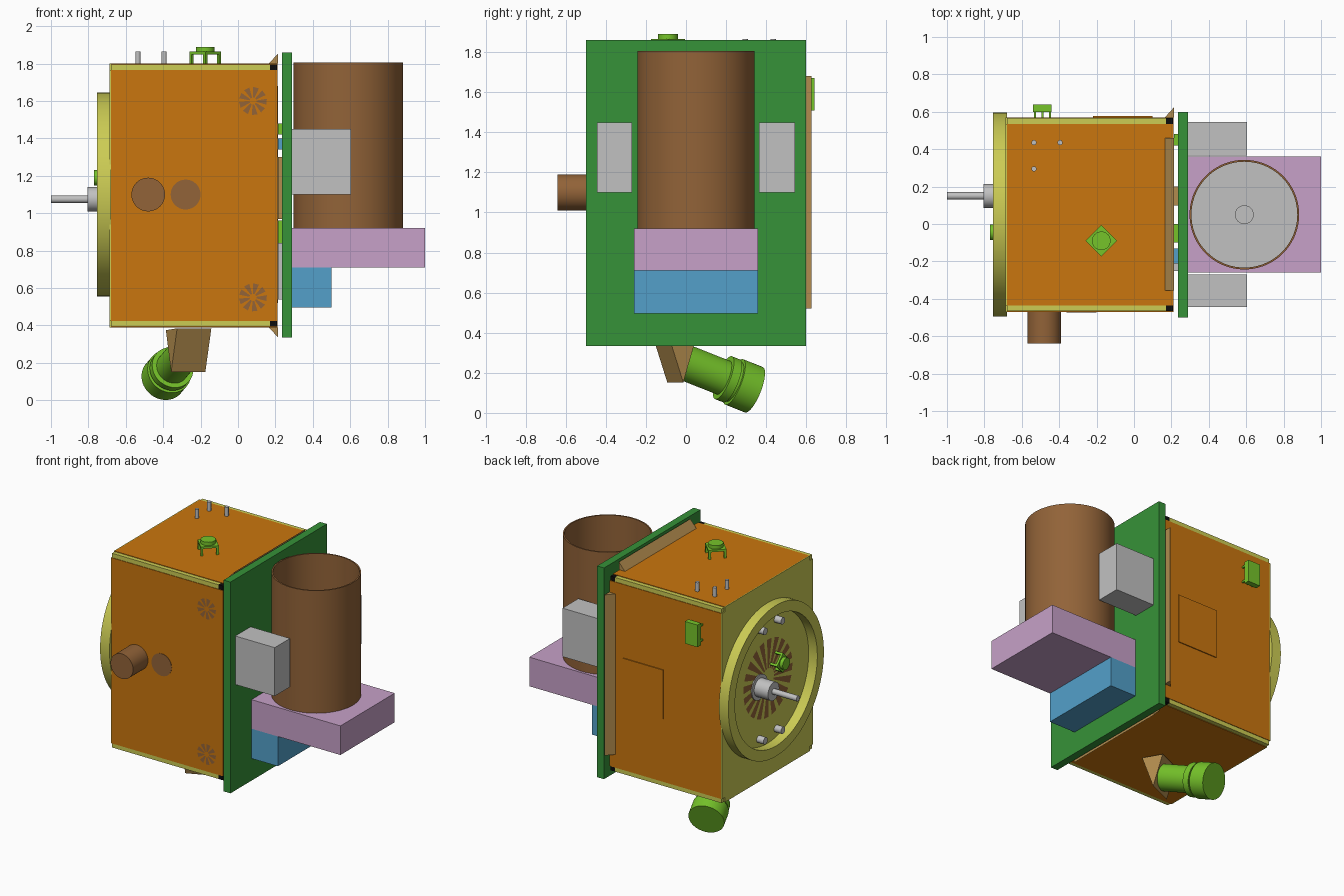
import bpy, bmesh, math
from mathutils import Vector

if "Cube" in bpy.data.objects:
    bpy.data.objects.remove(bpy.data.objects["Cube"], do_unlink=True)


def material(name, *rgb):
    lin = [(c / 255 / 12.92) if c < 11 else ((c / 255 + 0.055) / 1.055) ** 2.4 for c in rgb]
    m = bpy.data.materials.new(name)
    m.use_nodes = True
    m.diffuse_color = (*lin, 1)
    m.node_tree.nodes["Principled BSDF"].inputs["Base Color"].default_value = (*lin, 1)
    return m


ORANGE = material("orange_panel", 202, 118, 14)
YELLOW = material("yellow_metal", 204, 204, 84)
BLACK = material("black_rubber", 12, 12, 12)
GREEN = material("board_green", 54, 146, 56)
LIME = material("lime_green", 118, 196, 42)
BROWN = material("brown", 146, 99, 56)
PURPLE = material("mauve", 199, 161, 200)
BLUE = material("blue", 83, 160, 202)
GREY = material("light_grey", 193, 193, 193)
TAN = material("tan", 178, 140, 78)


def finish(name, bm, mat, smooth=False):
    bmesh.ops.recalc_face_normals(bm, faces=bm.faces[:])
    me = bpy.data.meshes.new(name)
    bm.to_mesh(me)
    bm.free()
    me.materials.append(mat)
    ob = bpy.data.objects.new(name, me)
    bpy.context.collection.objects.link(ob)
    if smooth:
        for p in me.polygons:
            p.use_smooth = True
        me.set_sharp_from_angle(angle=math.radians(35))
    return ob


def box(name, mat, x, y, z):
    bm = bmesh.new()
    bmesh.ops.create_cube(bm, size=1)
    for v in bm.verts:
        v.co = [(a + b) / 2 + c * (b - a) for c, (a, b) in zip(v.co, (x, y, z))]
    return finish(name, bm, mat)


def prism(name, mat, points, sweep):
    bm = bmesh.new()
    face = bm.faces.new([bm.verts.new(p) for p in points])
    new = bmesh.ops.extrude_face_region(bm, geom=[face])["geom"]
    bmesh.ops.translate(bm, vec=sweep, verts=[v for v in new if isinstance(v, bmesh.types.BMVert)])
    return finish(name, bm, mat)


def frame(direction):
    d = Vector(direction).normalized()
    u = d.orthogonal().normalized()
    return d, u, d.cross(u)


def lathe(name, mat, base, direction, profile, steps=64):
    """Spin (radius, height) points about an axis."""
    d, u, _ = frame(direction)
    base = Vector(base)
    bm = bmesh.new()
    vs = [bm.verts.new(base + u * r + d * h) for r, h in profile]
    es = [bm.edges.new(p) for p in zip(vs, vs[1:])]
    bmesh.ops.spin(bm, geom=vs + es, cent=base, axis=d, angle=2 * math.pi, steps=steps)
    bmesh.ops.remove_doubles(bm, verts=bm.verts[:], dist=0.0002)
    return finish(name, bm, mat, True)


def rod(name, mat, base, direction, r, length, steps=32):
    return lathe(name, mat, base, direction, [(0, 0), (r, 0), (r, length), (0, length)], steps)


def tube(name, mat, base, direction, ro, ri, length):
    return lathe(name, mat, base, direction,
                 [(ri, 0), (ro, 0), (ro, length), (ri, length), (ri, 0)], 72)


def grille(name, centre, direction, r, n):
    """Thin fan of flat sectors."""
    d, u, w = frame(direction)
    bm = bmesh.new()
    for i in range(n):
        a = 2 * math.pi * i / n
        b = a + 1.2 * math.pi / n
        bm.faces.new([bm.verts.new(Vector(centre) + d * 0.003 + (u * math.cos(t) + w * math.sin(t)) * k)
                      for t, k in ((a, r * 0.25), (a, r), (b, r), (b, r * 0.25))])
    return finish(name, bm, BROWN)


# Housing: panels, end plate and corner rails
Y0, Y1, Z0, Z1, R = -0.47, 0.57, 0.39, 1.80, 0.035
for name, mat, x in (("panels", ORANGE, (-0.68, 0.21)), ("end_plate", YELLOW, (-0.686, -0.68))):
    box(name + "_tall", mat, x, (Y0 + R, Y1 - R), (Z0, Z1))
    box(name + "_wide", mat, x, (Y0, Y1), (Z0 + R, Z1 - R))
for y in (Y0 + 0.004, Y1 - R):
    for z in (Z0 + 0.004, Z1 - R):
        ys, zs = (y, y + R - 0.004), (z, z + R - 0.004)
        box("corner_rail", YELLOW, (-0.68, 0.17), ys, zs)
        box("rail_tip", BLACK, (0.17, 0.208), ys, zs)

# Flared flaps near the board
prism("top_flap", TAN, [(0.165, -0.355, Z1), (0.215, -0.355, Z1), (0.215, -0.355, 1.855)], (0, 0.815, 0))
prism("bottom_flap", TAN, [(0.165, -0.355, Z0), (0.215, -0.355, Z0), (0.215, -0.355, 0.335)], (0, 0.815, 0))
prism("back_flap", TAN, [(0.165, Y1, 0.52), (0.215, Y1, 0.52), (0.215, 0.625, 0.52)], (0, 0, 1.16))

# Board with its blocks
box("board", GREEN, (0.235, 0.29), (-0.50, 0.60), (0.335, 1.86))
box("mauve_shelf", PURPLE, (0.29, 1.0), (-0.26, 0.36), (0.71, 0.92))
box("blue_block", BLUE, (0.29, 0.50), (-0.26, 0.36), (0.495, 0.71))
for y in ((-0.445, -0.27), (0.365, 0.545)):
    box("side_block", GREY, (0.29, 0.605), y, (1.10, 1.45))
tube("tank", BROWN, (0.59, 0.05, 0.915), (0, 0, 1), 0.293, 0.283, 0.89)
rod("tank_floor", GREY, (0.59, 0.05, 0.92), (0, 0, 1), 0.284, 0.02, 64)
rod("tank_hub", GREY, (0.59, 0.05, 0.94), (0, 0, 1), 0.05, 0.02)

# Small connectors between housing and board
for name, mat, y, z in (("blue_connector", BLUE, (-0.21, -0.13), (1.34, 1.40)),
                        ("green_connector", LIME, (0.42, 0.48), (1.42, 1.48)),
                        ("low_green_connector", LIME, (-0.10, 0.0), (0.84, 0.96)),
                        ("tan_connector", TAN, (0.1, 0.2), (0.97, 1.30)),
                        ("grey_connector", GREY, (-0.25, -0.2), (0.54, 0.84))):
    box(name, mat, (0.215, 0.235), y, z)

# Round end flange with bolts, grille and shaft
tube("flange_ring", YELLOW, (-0.68, 0.05, 1.10), (-1, 0, 0), 0.545, 0.47, 0.075)
for y in (-0.05, 0.15):
    for z in (0.70, 1.49):
        rod("flange_bolt", GREY, (-0.68, y, z), (-1, 0, 0), 0.025, 0.06, 16)
grille("end_grille", (-0.686, 0.05, 1.10), (-1, 0, 0), 0.28, 20)
lathe("shaft", GREY, (-0.68, 0.15, 1.075), (-1, 0, 0),
      [(0, 0), (0.09, 0), (0.09, 0.015), (0.065, 0.015), (0.065, 0.125), (0.02, 0.125), (0.02, 0.32), (0, 0.32)], 32)

# Push buttons on legs
def button(base, direction, size):
    d, u, w = frame(direction)
    base = Vector(base)
    h = size / 2

    def block(name, at, a, b, c0, c1):
        quad = [base + at + d * c0 + u * i * a + w * j * b for i, j in ((1, 1), (-1, 1), (-1, -1), (1, -1))]
        prism(name, LIME, quad, d * (c1 - c0))
    block("button_body", Vector(), h, h, 0.05, 0.065)
    for i in (-1, 1):
        for j in (-1, 1):
            block("button_leg", u * i * (h - 0.008) + w * j * (h - 0.008), 0.008, 0.008, 0, 0.05)
    rod("button_cap", LIME, base + d * 0.065, d, h * 0.83, 0.025)


button((-0.175, -0.09, Z1), (0, 0, 1), 0.12)
button((-0.68, -0.045, 1.19), (-1, 0, 0), 0.10)

# Pins on the top
for x, y in ((-0.535, 0.435), (-0.535, 0.295), (-0.395, 0.435)):
    rod("top_pin", GREY, (x, y, Z1), (0, 0, 1), 0.014, 0.065, 12)

# Back panel: hatch and small module on legs
box("hatch", ORANGE, (-0.22, 0.10), (Y1, Y1 + 0.007), (0.88, 1.235))
box("module", LIME, (-0.54, -0.44), (0.60, 0.64), (1.51, 1.67))
for x in (-0.535, -0.495, -0.455):
    for z in (1.53, 1.64):
        box("module_leg", LIME, (x, x + 0.012), (Y1, 0.60), (z, z + 0.012))

# Front panel: knob and vents
rod("front_knob", BROWN, (-0.48, Y0, 1.10), (0, -1, 0), 0.09, 0.17, 48)
rod("round_vent", BROWN, (-0.28, Y0, 1.10), (0, -1, 0), 0.08, 0.003)
for z in (0.55, 1.60):
    grille("vent_grille", (0.08, Y0, z), (0, -1, 0), 0.075, 9)

# Angled lens under the housing on a wedge mount
along = Vector((-0.40, 0.915, 0))
side = Vector((0.915, 0.40, 0)) * 0.2
start = Vector((-0.25, -0.09, 0)) - side / 2
prism("lens_mount", TAN, [start + along * h + Vector((0, 0, z))
                          for h, z in ((-0.04, 0.385), (0.04, 0.152), (0.11, 0.375))], side)
lathe("lens", LIME, (-0.278, -0.026, 0.26), (-0.122, 0.366, -0.145),
      [(0, 0), (0.09, 0), (0.09, 0.24), (0.115, 0.24), (0.115, 0.285),
       (0.105, 0.285), (0.105, 0.30), (0.122, 0.30), (0.122, 0.41), (0, 0.41)], 48)
